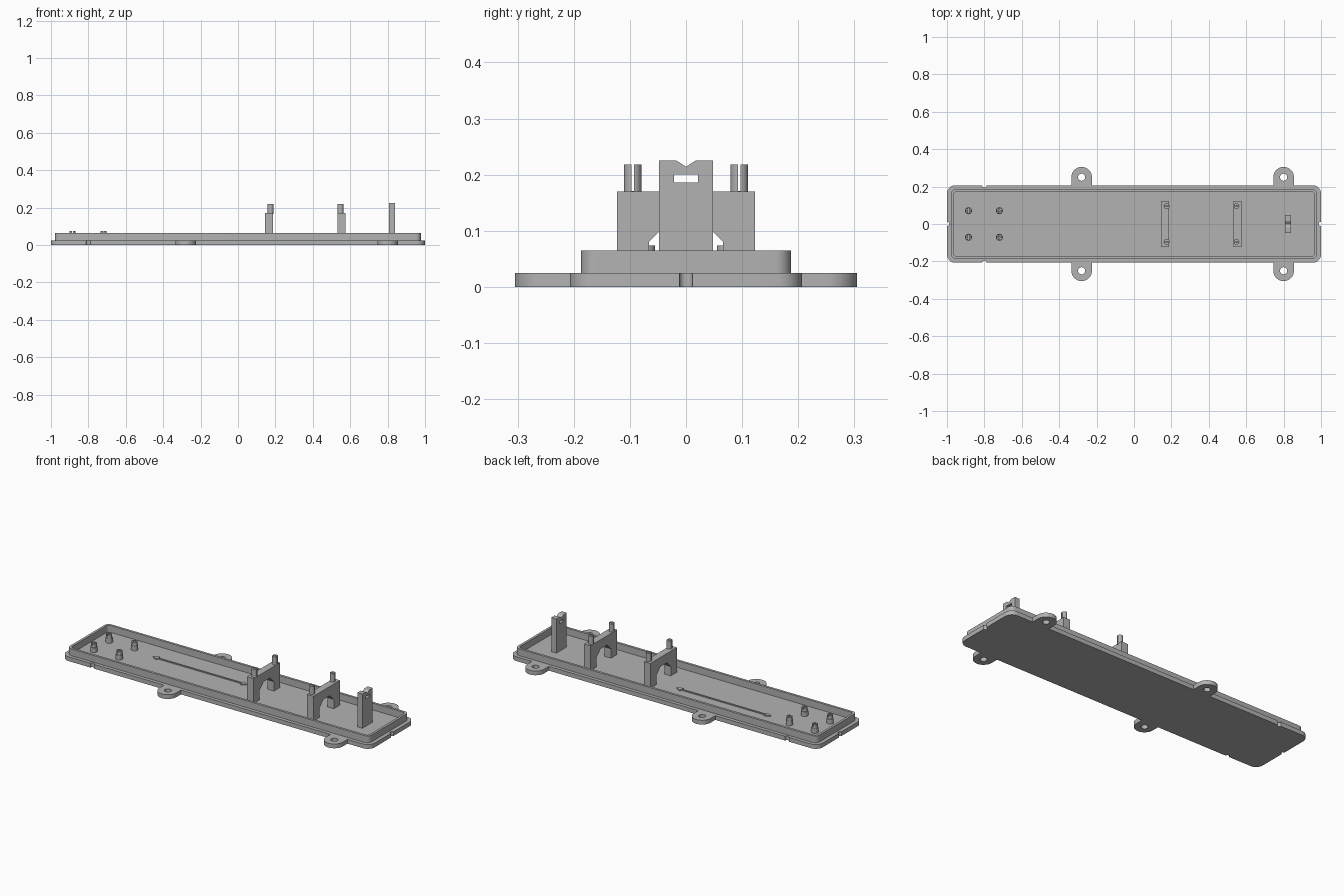
import bpy, bmesh, math
from mathutils import Vector

old = bpy.data.objects.get("Cube")
if old:
    bpy.data.objects.remove(old)

grey = bpy.data.materials.new("plain grey")
grey.use_nodes = True
colour = (0.45, 0.45, 0.45, 1)
grey.diffuse_color = colour
grey.node_tree.nodes["Principled BSDF"].inputs["Base Color"].default_value = colour


def prism(name, outline, lo, hi, axis="z"):
    """Extrude an outline: (x, y) along z, or (y, z) along x."""
    place = (lambda p, h: Vector((h, *p))) if axis == "x" else (lambda p, h: Vector((*p, h)))
    bm = bmesh.new()
    face = bm.faces.new([bm.verts.new(place(p, lo)) for p in outline])
    top = bmesh.ops.extrude_face_region(bm, geom=[face])
    offset = place((0, 0), hi - lo)
    bmesh.ops.translate(bm, vec=offset, verts=[g for g in top["geom"] if isinstance(g, bmesh.types.BMVert)])
    bmesh.ops.recalc_face_normals(bm, faces=bm.faces)
    mesh = bpy.data.meshes.new(name)
    bm.to_mesh(mesh)
    bm.free()
    mesh.materials.append(grey)
    obj = bpy.data.objects.new(name, mesh)
    bpy.context.collection.objects.link(obj)
    return obj


def arc(cx, cy, r, start, end, steps):
    angles = [math.radians(start + (end - start) * i / steps) for i in range(steps + 1)]
    return [(cx + r * math.cos(a), cy + r * math.sin(a)) for a in angles]


def circle(cx, cy, r, steps=32):
    return arc(cx, cy, r, 0, 360, steps)[:-1]


def box(cx, cy, hx, hy):
    return [(cx - hx, cy - hy), (cx + hx, cy - hy), (cx + hx, cy + hy), (cx - hx, cy + hy)]


def rounded(hx, hy, r):
    pts = []
    for sx, sy, start in ((1, 1, 0), (-1, 1, 90), (-1, -1, 180), (1, -1, 270)):
        pts += arc(sx * (hx - r), sy * (hy - r), r, start, start + 90, 8)
    return pts


def combine(obj, tool, operation="DIFFERENCE"):
    """Apply a boolean and discard its tool."""
    mod = obj.modifiers.new("cut", "BOOLEAN")
    mod.operation, mod.solver, mod.object = operation, "EXACT", tool
    bpy.context.view_layer.objects.active = obj
    bpy.ops.object.modifier_apply(modifier=mod.name)
    bpy.data.objects.remove(tool)


FLOOR = 0.025

# Base plate with screw tabs and small edge notches
base = prism("base_plate", rounded(1, 0.207, 0.045), 0, FLOOR)
for x in (-0.28, 0.8):
    for s in (1, -1):
        tab = arc(x, s * 0.25, 0.055, 0, s * 180, 24) + [(x - 0.055, s * 0.15), (x + 0.055, s * 0.15)]
        combine(base, prism("tab", tab, 0, FLOOR), "UNION")
        combine(base, prism("hole", circle(x, s * 0.25, 0.019), -0.1, 0.1))
for x, y in ((-0.8, 0.207), (-0.8, -0.207), (1, 0), (-1, 0)):
    combine(base, prism("notch", circle(x, y, 0.012, 16), -0.1, 0.1))

# Raised rim around the floor
rim = prism("rim", rounded(0.978, 0.187, 0.028), 0.02, 0.065)
combine(rim, prism("hollow", rounded(0.964, 0.173, 0.016), 0, 0.1))

# Stepped mounting posts with cross-slotted tips
for x in (-0.885, -0.72):
    for y in (-0.071, 0.071):
        prism("mounting_post", circle(x, y, 0.019), 0.02, 0.052)
        tip = prism("post_tip", circle(x, y, 0.016), 0.05, 0.074)
        combine(tip, prism("slot", box(x, y, 0.03, 0.002), 0.064, 0.1))
        combine(tip, prism("slot", box(x, y, 0.002, 0.03), 0.064, 0.1))

# Arched brackets carrying split pins
half = [(0.123, 0.02), (0.123, 0.17)]
opening = [(0.03, 0.116), (0.066, 0.08), (0.066, 0.02)]
arch = half + [(-y, z) for y, z in reversed(half)]
arch += [(-y, z) for y, z in reversed(opening)] + opening
for x, pin_x in ((0.166, 0.174), (0.554, 0.548)):
    prism("arched_bracket", arch, x - 0.021, x + 0.021, "x")
    for s in (1, -1):
        pin = prism("split_pin", circle(pin_x, s * 0.095, 0.0155), 0.165, 0.218)
        combine(pin, prism("slot", box(pin_x, s * 0.095, 0.03, 0.0025), 0.171, 0.3))

# Upright support with V notch and window
upright = prism("upright_support", [(-0.048, 0.02), (0.048, 0.02), (0.048, 0.225), (0.017, 0.225),
                                    (0, 0.214), (-0.017, 0.225), (-0.048, 0.225)], 0.807, 0.84, "x")
combine(upright, prism("window", box(0, 0.193, 0.021, 0.007), 0.7, 0.9, "x"))

# Raised double-headed arrow on the floor
prism("direction_arrow", [(-0.585, 0.046), (-0.55, 0.064), (-0.55, 0.05), (-0.005, 0.05), (-0.005, 0.064),
                          (0.03, 0.046), (-0.005, 0.028), (-0.005, 0.042), (-0.55, 0.042), (-0.55, 0.028)],
      0.023, 0.031)

# Smooth the round walls, keep the edges sharp
bpy.ops.object.select_all(action="DESELECT")
for obj in bpy.context.collection.objects:
    if obj.type == "MESH":
        obj.select_set(True)
        bpy.context.view_layer.objects.active = obj
bpy.ops.object.shade_smooth_by_angle(angle=math.radians(30))
